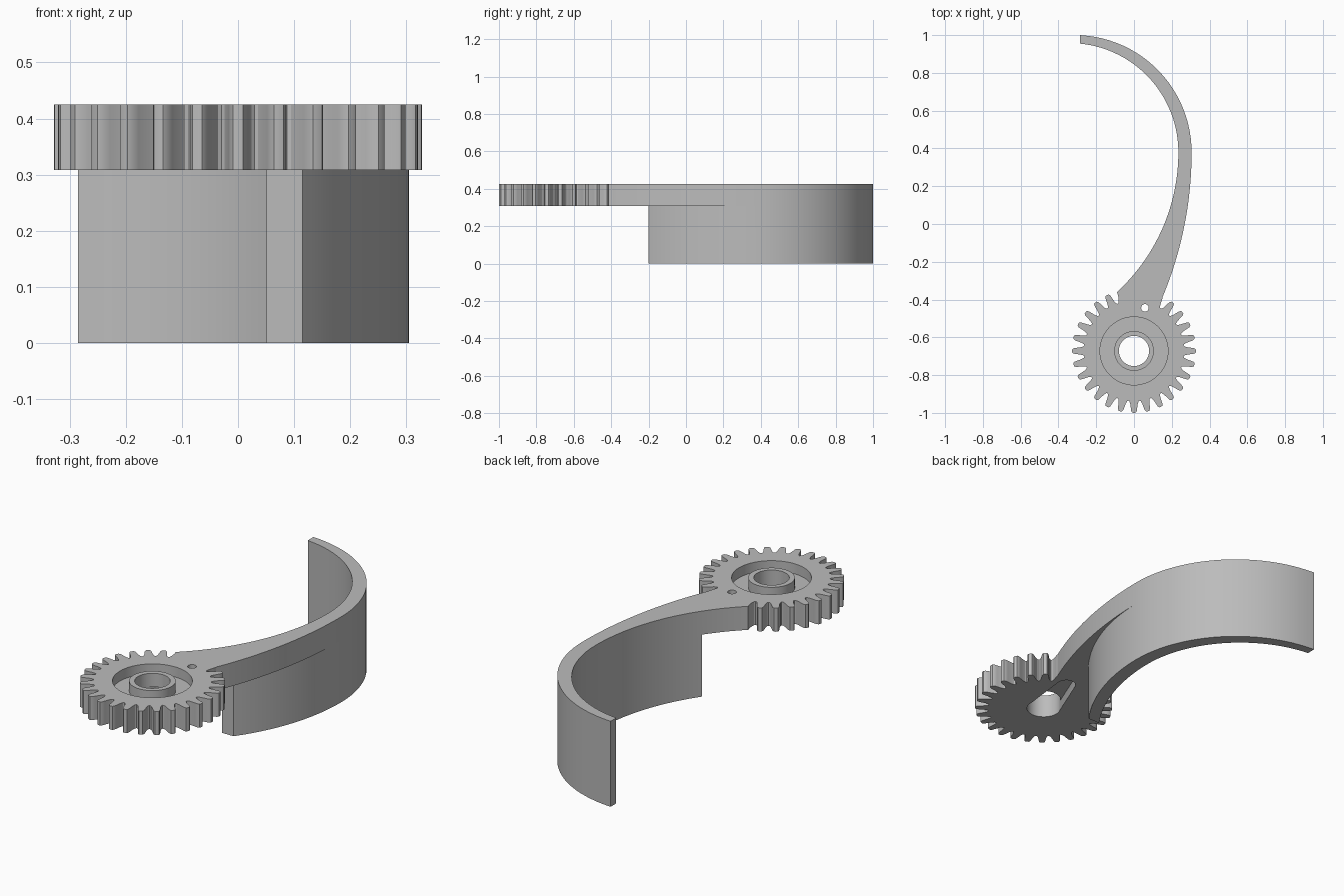
import bpy, bmesh
from math import sin, cos, asin, atan2, pi, hypot, acos, radians

if "Cube" in bpy.data.objects:
    bpy.data.objects.remove(bpy.data.objects["Cube"], do_unlink=True)

grey = bpy.data.materials.new("plain grey")
grey.use_nodes = True
colour = (0.5, 0.5, 0.5, 1)
grey.diffuse_color = colour
grey.node_tree.nodes["Principled BSDF"].inputs["Base Color"].default_value = colour

TOP, PLATE, HUB_Y, BEND_Y = 0.425, 0.308, -0.672, 0.38


def prism(name, outline, z0, z1):
    """Extrude a closed outline between two heights."""
    bm = bmesh.new()
    face = bm.faces.new([bm.verts.new((x, y, z0)) for x, y in outline])
    lid = bmesh.ops.extrude_face_region(bm, geom=[face])["geom"]
    bmesh.ops.translate(bm, vec=(0, 0, z1 - z0),
                        verts=[v for v in lid if isinstance(v, bmesh.types.BMVert)])
    bmesh.ops.recalc_face_normals(bm, faces=bm.faces)
    mesh = bpy.data.meshes.new(name)
    bm.to_mesh(mesh)
    bm.free()
    mesh.materials.append(grey)
    obj = bpy.data.objects.new(name, mesh)
    bpy.context.collection.objects.link(obj)
    return obj


def circle(x, y, r, a0=0.0, a1=2 * pi, n=64):
    return [(x + r * cos(a0 + (a1 - a0) * i / n), y + r * sin(a0 + (a1 - a0) * i / n))
            for i in range(n)]


def bend(x, r, y0, y1, n=24):
    """Arc that is upright at (x, BEND_Y), sampled from height y0 to y1."""
    a0, a1 = asin((y0 - BEND_Y) / r), asin((y1 - BEND_Y) / r)
    angles = [a0 + (a1 - a0) * i / n for i in range(n + 1)]
    return [(x - r + r * cos(a), BEND_Y + r * sin(a)) for a in angles]


def combine(target, other, operation):
    mod = target.modifiers.new(operation, 'BOOLEAN')
    mod.operation, mod.object, mod.solver = operation, other, 'EXACT'
    bpy.context.view_layer.objects.active = target
    bpy.ops.object.modifier_apply(modifier=mod.name)
    bpy.data.objects.remove(other, do_unlink=True)


# Toothed wheel with rounded teeth
TEETH = 28
half = [(0.5, 0.264), (0.4, 0.268), (0.31, 0.282), (0.24, 0.305),
        (0.2, 0.319), (0.12, 0.327)]
tooth = [(-f, r) for f, r in half] + [(0, 0.328)] + [(f, r) for f, r in half[:0:-1]]
wheel = [(r * cos((k + f) * 2 * pi / TEETH), HUB_Y + r * sin((k + f) * 2 * pi / TEETH))
         for k in range(TEETH) for f, r in tooth]
body = prism("geared_arm", wheel, PLATE, TOP)

# Curved edges shared by the arm and the wall below it
IN_X, OUT_X, WALL_Y = 0.235, 0.305, -0.2
inner_root = bend(IN_X, 1.005, -0.36, WALL_Y, 8)
inner_low = bend(IN_X, 1.005, WALL_Y, BEND_Y)
inner_high = bend(IN_X, 0.578, BEND_Y, 0.955)
outer_high = bend(OUT_X, 0.62, BEND_Y, 0.9993)
outer_low = bend(OUT_X, 1.99, -0.39, BEND_Y)
wall_low = bend(OUT_X, 0.98, WALL_Y, BEND_Y)

# The tip is cut off along one upright line
TIP_X = -0.285
inner = inner_low[:-1] + inner_high[:-1] + [(TIP_X, 0.955)]
outer = [(TIP_X, 1.0)] + outer_high[-2::-1]

arm = prism("arm", inner_root[:-1] + inner + outer + outer_low[-2::-1]
            + [(0.1, -0.48), (-0.06, -0.46)], PLATE, TOP)
wall = prism("wall", inner + outer + wall_low[-2::-1], 0, PLATE)
combine(body, arm, 'UNION')
combine(body, wall, 'UNION')

# Ring groove around the raised collar
groove = prism("groove_cutter", circle(0, HUB_Y, 0.18), TOP - 0.05, TOP + 0.1)
collar = prism("collar", circle(0, HUB_Y, 0.105), TOP - 0.07, TOP)
combine(body, groove, 'DIFFERENCE')
combine(body, collar, 'UNION')

# Bore, pin hole and the tapered pocket underneath
combine(body, prism("bore_cutter", circle(0, HUB_Y, 0.08), 0.2, 0.6), 'DIFFERENCE')
combine(body, prism("pin_cutter", circle(0.058, -0.444, 0.02, n=24), 0.2, 0.6), 'DIFFERENCE')
px, py, r0, r1 = 0.062, -0.43, 0.079, 0.045
heading = atan2(py - HUB_Y, px)
spread = acos((r0 - r1) / hypot(px, py - HUB_Y))
pocket = (circle(px, py, r1, heading - spread, heading + spread, 20)
          + circle(0, HUB_Y, r0, heading + spread, heading + 2 * pi - spread, 40))
combine(body, prism("pocket_cutter", pocket, 0.2, PLATE + 0.05), 'DIFFERENCE')

# Smooth curved sides, crisp rims
bpy.ops.object.select_all(action='DESELECT')
body.select_set(True)
bpy.context.view_layer.objects.active = body
bpy.ops.object.shade_smooth_by_angle(angle=radians(30))
